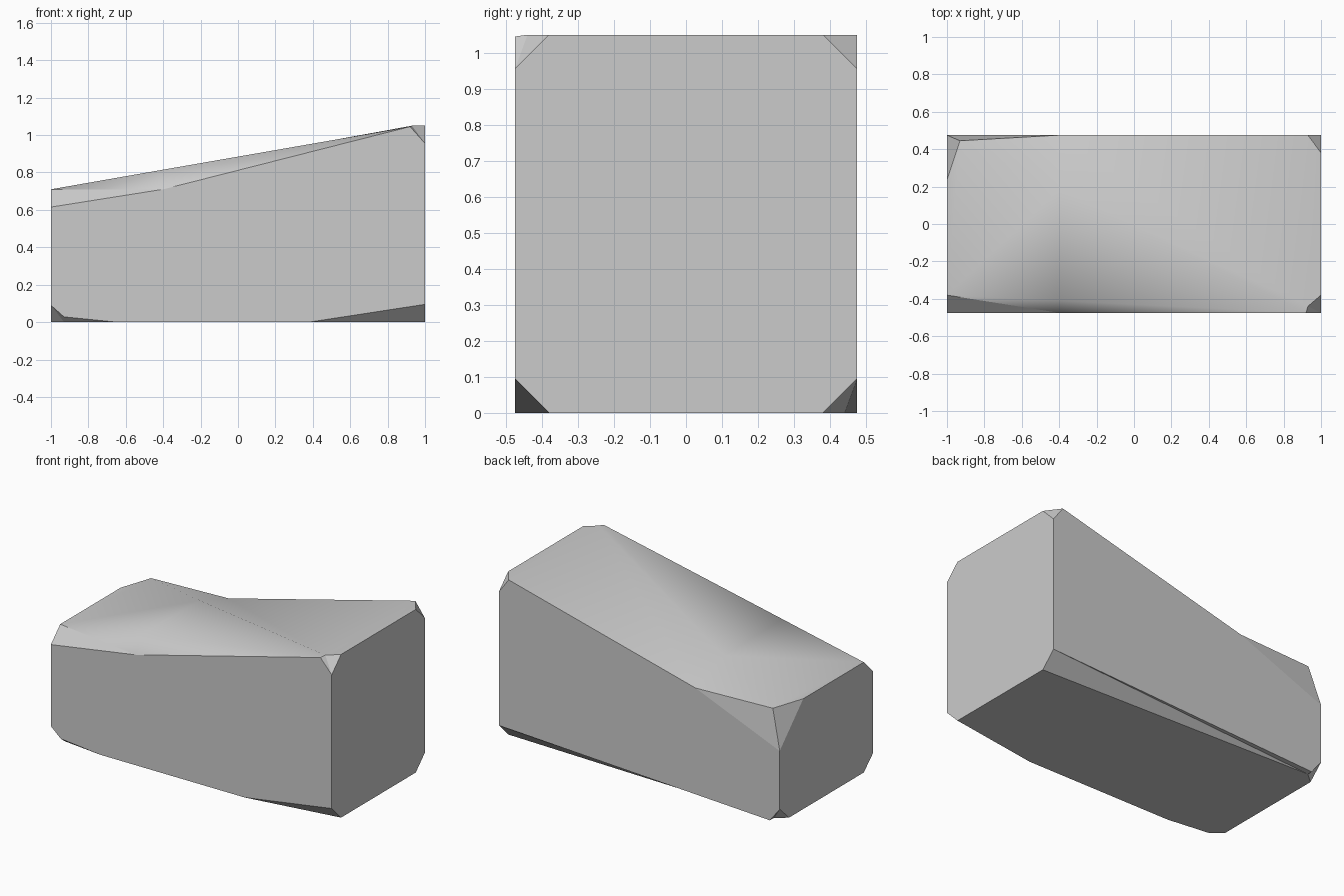
import bpy
import bmesh

cube = bpy.data.objects.get("Cube")
if cube:
    bpy.data.objects.remove(cube, do_unlink=True)

# Main dimensions of the block
W, H = 0.475, 1.05      # half depth, height of the tall end
C, IN = 0.095, 0.38     # corner cut, and where it ends across the depth
LOW = 0.71              # height of the low end
V = 0.93                # inner end of the corner cuts along the length
DIP = -0.4              # where both top edges bend

# Named corner points
points = {
    # front outline
    "front_low": (-1, -W, 0.09), "front_nick": (-V, -W, 0.028),
    "front_foot": (-0.65, -W, 0), "front_heel": (IN, -W, 0),
    "front_base": (1, -W, C), "front_top": (1, -W, H - C),
    "front_peak": (0.92, -W, H - 0.005), "front_dip": (DIP, -W, LOW),
    "front_end": (-1, -W, 0.615),
    # back outline
    "back_base": (1, W, C), "back_top": (1, W, H - C),
    "back_peak": (V, W, H), "back_dip": (DIP, W, LOW),
    "back_end": (-1, W, 0.465), "back_low": (-1, W, 0.09),
    "back_foot": (-V, W, 0),
    # tall end
    "tall_base_f": (1, -IN, 0), "tall_base_b": (1, IN, 0),
    "tall_top_b": (1, IN, H), "tall_top_f": (1, -IN, H),
    # low end
    "low_top_b": (-1, 0.235, LOW), "low_top_f": (-1, -IN, LOW),
    "low_base_f": (-1, -IN, 0), "low_base_b": (-1, IN, 0),
    # underside and ridge
    "under_b": (-V, 0.44, 0), "under_f": (-V, -0.44, 0),
    "ridge_high": (V, -0.44, H), "ridge_low": (-V, 0.445, LOW),
    "ridge_mid": (DIP, 0.183, 0.808), "brow": (DIP, -0.41, 0.815),
}

# Flat walls, underside and corner cuts
flat_faces = [
    "front_low front_nick front_foot front_heel front_base front_top "
    "front_peak front_dip front_end",
    "front_base tall_base_f tall_base_b back_base back_top tall_top_b "
    "tall_top_f front_top",
    "back_base back_top back_peak back_dip back_end back_low back_foot",
    "back_low back_end low_top_b low_top_f front_end front_low low_base_f "
    "low_base_b",
    "front_foot front_heel tall_base_f tall_base_b under_b low_base_b "
    "low_base_f under_f",
    "front_heel front_base tall_base_f",
    "front_low front_nick front_foot under_f",
    "front_low under_f low_base_f",
    "back_base tall_base_b under_b",
    "back_base under_b back_foot",
    "back_low back_foot under_b",
    "back_low under_b low_base_b",
    "back_top back_peak tall_top_b",
    "front_top tall_top_f ridge_high",
    "front_top ridge_high front_peak",
    "low_top_b ridge_low back_end",
    "ridge_low back_dip back_end",
    "front_end front_dip low_top_f",
]

# Smooth sloping top, folded along its diagonal ridge
top_faces = [
    "low_top_f front_dip brow",
    "front_dip front_peak brow",
    "low_top_f brow ridge_mid",
    "low_top_f ridge_mid ridge_low",
    "low_top_f ridge_low low_top_b",
    "brow front_peak ridge_mid",
    "front_peak ridge_high ridge_mid",
    "ridge_mid ridge_high back_dip",
    "ridge_low ridge_mid back_dip",
    "ridge_high back_peak back_dip",
    "ridge_high tall_top_f tall_top_b back_peak",
]

bm = bmesh.new()
verts = {name: bm.verts.new(co) for name, co in points.items()}


def add_faces(outlines, smooth):
    for outline in outlines:
        face = bm.faces.new([verts[name] for name in outline.split()])
        face.smooth = smooth


add_faces(flat_faces, False)
add_faces(top_faces, True)
bmesh.ops.recalc_face_normals(bm, faces=bm.faces[:])

# Keep the rim of the top sharp
for edge in bm.edges:
    edge.smooth = all(face.smooth for face in edge.link_faces)

mesh = bpy.data.meshes.new("sloped_block")
bm.to_mesh(mesh)
bm.free()

# Plain grey material
grey = bpy.data.materials.new("plain_grey")
grey.use_nodes = True
colour = (0.6, 0.6, 0.6, 1)
grey.diffuse_color = colour
for node in grey.node_tree.nodes:
    if node.type == "BSDF_PRINCIPLED":
        node.inputs["Base Color"].default_value = colour
mesh.materials.append(grey)

block = bpy.data.objects.new("sloped_block", mesh)
bpy.context.collection.objects.link(block)
